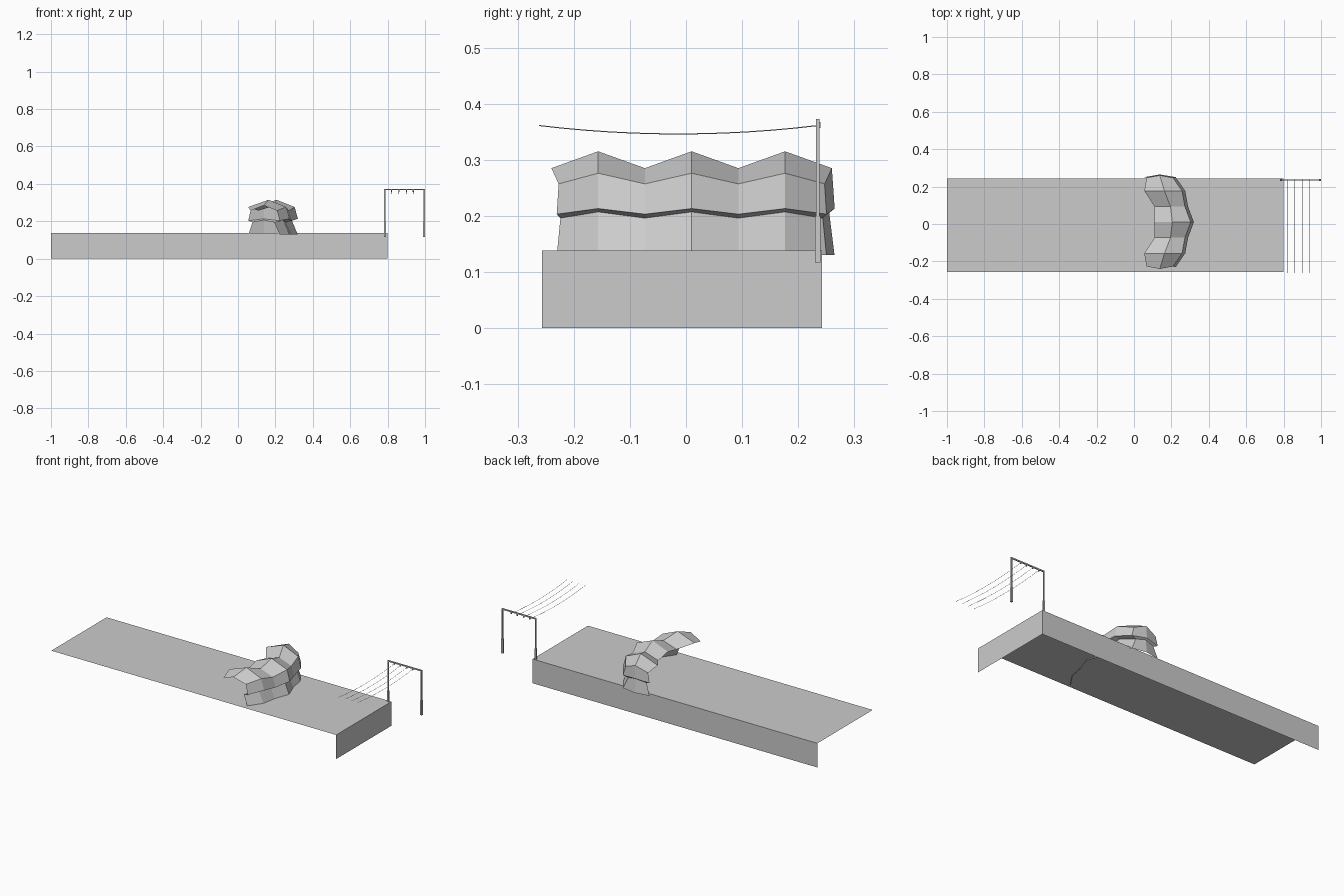
import bpy
from mathutils import Vector

if "Cube" in bpy.data.objects:
    bpy.data.objects.remove(bpy.data.objects["Cube"])


def mesh_object(name, verts, faces):
    me = bpy.data.meshes.new(name)
    me.from_pydata(verts, [], faces)
    me.update()
    ob = bpy.data.objects.new(name, me)
    bpy.context.collection.objects.link(ob)
    return ob


def grid_object(name, rows):
    """Flat-shaded sheet through equally long rows of points."""
    n = len(rows[0])
    verts = [p for r in rows for p in r]
    faces = [(i * n + j, (i + 1) * n + j, (i + 1) * n + j + 1, i * n + j + 1)
             for i in range(len(rows) - 1) for j in range(n - 1)]
    return mesh_object(name, verts, faces)


def box(name, lo, hi):
    v = [(x, y, z) for x in (lo[0], hi[0]) for y in (lo[1], hi[1]) for z in (lo[2], hi[2])]
    f = [(0, 1, 3, 2), (4, 6, 7, 5), (0, 4, 5, 1), (2, 3, 7, 6), (0, 2, 6, 4), (1, 5, 7, 3)]
    return mesh_object(name, v, f)


# Platform: open sheet with only top, right and back faces
X0, X1, Y0, Y1, H = -1, 0.8, -0.257, 0.242, 0.138
mesh_object("platform",
            [(X0, Y0, H), (X1, Y0, H), (X1, Y1, H), (X0, Y1, H),
             (X1, Y0, 0), (X1, Y1, 0), (X0, Y1, 0)],
            [(0, 1, 2, 3), (1, 4, 5, 2), (2, 5, 6, 3)])

# Folded canopy roof: left edge, middle crease, right edge
YC, STEP = 0.01, 0.0833
LEFT_X = [0.108, 0.11, 0.055, 0.067]
MID_X = [0.205, 0.195, 0.163, 0.138]
RIGHT_X = [0.303, 0.272, 0.257, 0.208]
left, mid, right = [], [], []
for k in range(-3, 4):
    a, ridge = abs(k), k % 2 == 0
    end = (0.237 if k > 0 else -0.237) if a == 3 else k * STEP
    z_mid, z_side = (0.315, 0.276) if ridge else (0.285, 0.257)
    left.append(Vector((LEFT_X[a], YC + end, z_side)))
    mid.append(Vector((MID_X[a], YC + k * STEP, z_mid)))
    right.append(Vector((RIGHT_X[a], YC + end, z_side)))
grid_object("canopy_roof", [left, mid, right])

# Folded wall around the right side and the back, in two flared tiers
top = right + [mid[-1], left[-1]]
out = [Vector((0.9, -0.2))] + [Vector((1, 0))] * 5 + \
      [Vector((0.9, 0.2)), Vector((0, 0.3)), Vector((-0.7, 0.2))]


def wall_row(offset, z_ridge, z_valley):
    row = []
    for i, (p, d) in enumerate(zip(top, out)):
        z = z_ridge if i % 2 else z_valley
        row.append(Vector((p.x + d.x * offset, p.y + d.y * offset, z)))
    return row


grid_object("canopy_wall", [top, wall_row(0.017, 0.213, 0.203),
                            wall_row(-0.016, 0.207, 0.196),
                            wall_row(0.016, 0.130, 0.130)])

# Gantry: two stepped posts and a beam
GY = 0.235
for side, x in (("left", 0.785), ("right", 0.995)):
    box(f"{side}_post_base", (x - 0.005, GY - 0.005, 0.117), (x + 0.005, GY + 0.005, 0.20))
    box(f"{side}_post", (x - 0.0035, GY - 0.003, 0.20), (x + 0.0035, GY + 0.003, 0.372))
box("gantry_beam", (0.7815, GY - 0.003, 0.366), (0.9985, GY + 0.003, 0.373))

# Hangers and sagging wires
for i, x in enumerate((0.82, 0.86, 0.90, 0.937)):
    box(f"wire_hanger_{i}", (x - 0.003, GY, 0.357), (x + 0.003, GY + 0.005, 0.367))
    cu = bpy.data.curves.new(f"wire_{i}", 'CURVE')
    cu.dimensions = '3D'
    cu.bevel_depth = 0.0009
    cu.bevel_resolution = 0
    sp = cu.splines.new('POLY')
    sp.points.add(12)
    for j, pt in enumerate(sp.points):
        t = j / 12
        pt.co = (x, GY - t * 0.497, 0.361 - 0.06 * t * (1 - t), 1)
    bpy.context.collection.objects.link(bpy.data.objects.new(f"wire_{i}", cu))
